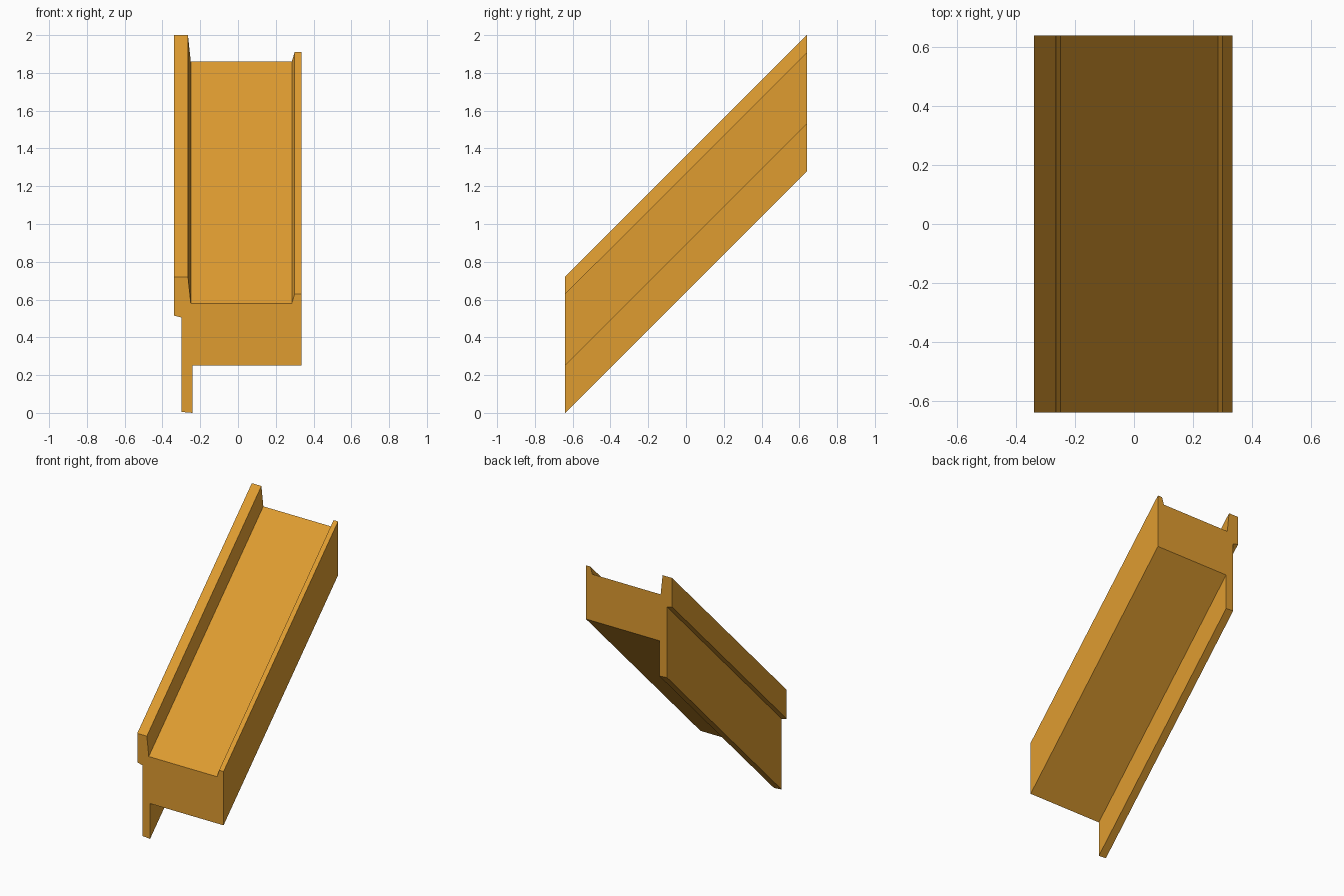
import bpy
import bmesh
from mathutils import Vector

cube = bpy.data.objects.get("Cube")
if cube:
    bpy.data.objects.remove(cube, do_unlink=True)

# Single amber colour
amber = bpy.data.materials.new("amber")
amber.use_nodes = True
colour = (0.74, 0.335, 0.03, 1)
amber.diffuse_color = colour
amber.node_tree.nodes["Principled BSDF"].inputs["Base Color"].default_value = colour

HALF_LENGTH = 0.64
RISE = 2 * HALF_LENGTH  # 45 degree slope

# Cross-section (x, z) at the low front end
profile = [
    (-0.34, 0.72), (-0.265, 0.72),                 # tall rail top
    (-0.25, 0.58), (0.285, 0.58),                  # channel floor
    (0.30, 0.63), (0.335, 0.63),                   # low rail top
    (0.335, 0.25), (-0.24, 0.25),                  # outer side and underside
    (-0.24, 0.0), (-0.30, 0.005),                  # hanging flange
    (-0.30, 0.505), (-0.34, 0.515),                # lip under the tall rail
]


def sheared_extrusion(name, section, offset, material):
    """Sweep a vertical section along an offset, keeping both ends vertical."""
    bm = bmesh.new()
    cap = bm.faces.new([bm.verts.new((x, -HALF_LENGTH, z)) for x, z in section])
    swept = bmesh.ops.extrude_face_region(bm, geom=[cap], use_keep_orig=True)
    moved = [v for v in swept["geom"] if isinstance(v, bmesh.types.BMVert)]
    bmesh.ops.translate(bm, verts=moved, vec=offset)
    bmesh.ops.recalc_face_normals(bm, faces=bm.faces)
    mesh = bpy.data.meshes.new(name)
    bm.to_mesh(mesh)
    bm.free()
    mesh.materials.append(material)
    obj = bpy.data.objects.new(name, mesh)
    bpy.context.collection.objects.link(obj)
    return obj


sheared_extrusion("sloped_channel_beam", profile,
                  Vector((0, 2 * HALF_LENGTH, RISE)), amber)
